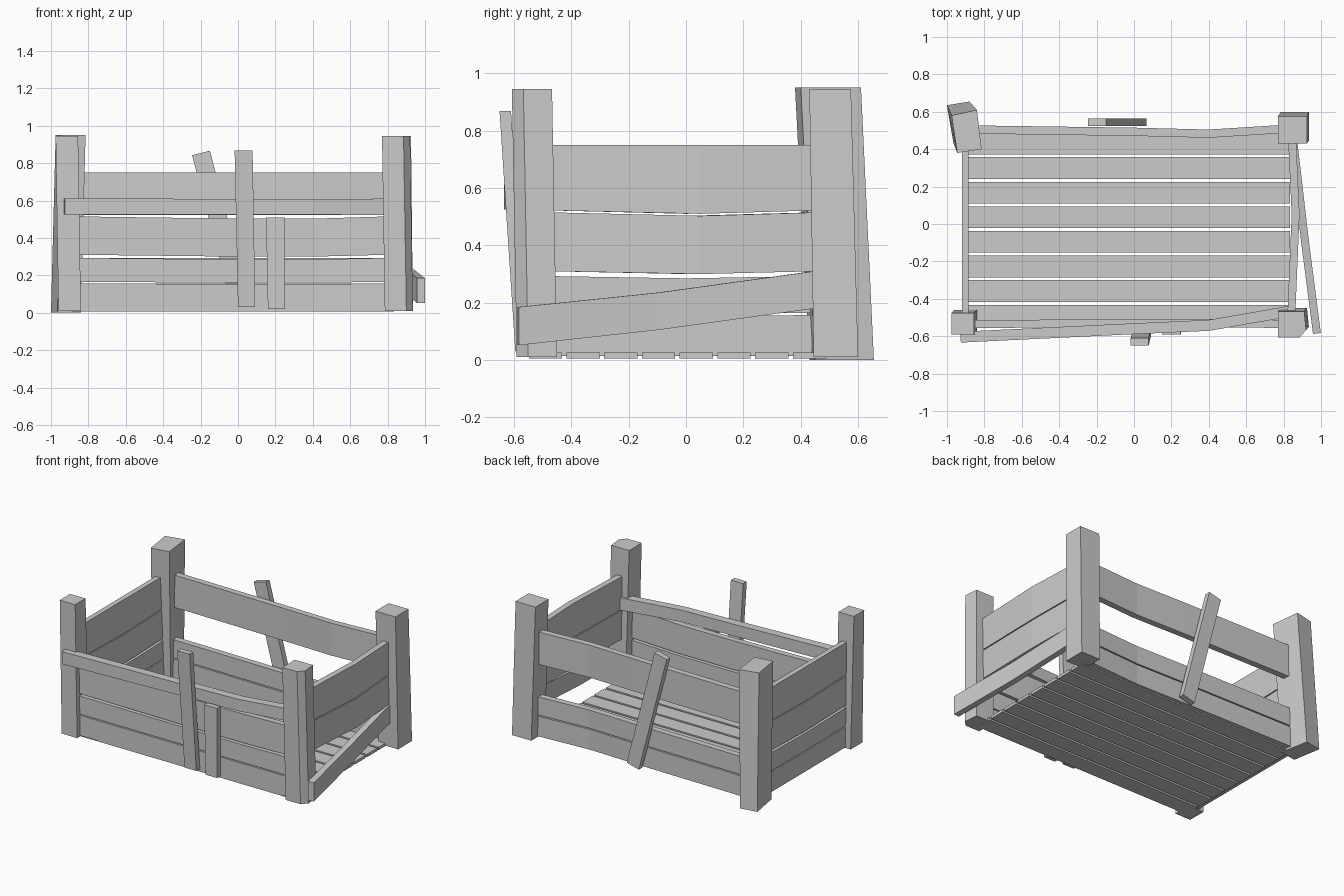
import bpy
from mathutils import Vector

cube = bpy.data.objects.get("Cube")
if cube:
    bpy.data.objects.remove(cube, do_unlink=True)

wood = bpy.data.materials.new("plain grey")
wood.use_nodes = True
grey = (0.6, 0.6, 0.6, 1)
wood.diffuse_color = grey
wood.node_tree.nodes["Principled BSDF"].inputs["Base Color"].default_value = grey


def loft(name, rings):
    """Solid made by joining matching rings of points and capping both ends."""
    n = len(rings[0])
    verts = [p for ring in rings for p in ring]
    faces = [tuple(reversed(range(n))), tuple(range(len(verts) - n, len(verts)))]
    for r in range(len(rings) - 1):
        a, b = r * n, (r + 1) * n
        for i in range(n):
            j = (i + 1) % n
            faces.append((a + i, a + j, b + j, b + i))
    mesh = bpy.data.meshes.new(name)
    mesh.from_pydata(verts, [], faces)
    mesh.materials.append(wood)
    obj = bpy.data.objects.new(name, mesh)
    bpy.context.collection.objects.link(obj)
    return obj


def rect(x0, x1, y0, y1):
    return [(x0, y0), (x1, y0), (x1, y1), (x0, y1)]


def post(name, bottom, top, z0, z1):
    return loft(name, [[(x, y, z0) for x, y in bottom], [(x, y, z1) for x, y in top]])


def plank(name, path, thick):
    """Upright board following (x, y, low, high) stations."""
    along = Vector(path[-1][:2]) - Vector(path[0][:2])
    side = Vector((-along.y, along.x)).normalized() * thick / 2
    rings = []
    for x, y, low, high in path:
        a, b = Vector((x, y)) - side, Vector((x, y)) + side
        rings.append([(*a, low), (*b, low), (*b, high), (*a, high)])
    return loft(name, rings)


# Leaning corner posts
post("front_right_post", rect(-0.96, -0.84, -0.59, -0.46),
     rect(-0.975, -0.855, -0.59, -0.475), 0.01, 0.945)
chamfered = [(0.785, -0.59), (0.9, -0.59), (0.935, -0.55), (0.925, -0.45), (0.785, -0.45)]
post("front_left_post", chamfered, [(x - 0.015, y - 0.017) for x, y in chamfered], 0.01, 0.945)
post("back_left_post", rect(0.785, 0.935, 0.445, 0.6),
     rect(0.77, 0.925, 0.43, 0.575), 0.01, 0.945)
post("back_right_post", [(-0.965, 0.43), (-0.84, 0.45), (-0.88, 0.655), (-1.0, 0.635)],
     [(-0.945, 0.38), (-0.815, 0.4), (-0.84, 0.61), (-0.975, 0.58)], 0.0, 0.95)

# Wall boards: (label, low, high, dip of lower edge, dip of upper edge)
rows = [("bottom", 0.015, 0.157, 0, 0.004), ("lower", 0.165, 0.293, 0.004, 0.008),
        ("middle", 0.31, 0.515, 0.01, 0.012), ("top", 0.522, 0.75, 0.012, 0)]
for label, low, high, d0, d1 in rows:
    ends, mid = (low, high), (low - d0, high - d1)
    if label != "top":
        plank("front_board_" + label, [(-0.86, -0.535, *ends), (0, -0.53, *mid),
                                       (0.4, -0.53, *mid), (0.8, -0.535, *ends)], 0.042)
    if label != "middle":
        plank("back_board_" + label, [(-0.86, 0.505, *ends), (0, 0.493, low, high),
                                      (0.4, 0.483, low, high), (0.8, 0.508, *ends)], 0.044)
    plank("right_board_" + label, [(-0.902, -0.48, *ends), (-0.902, 0, *mid),
                                   (-0.902, 0.44, *ends)], 0.036)
    if label in ("middle", "top"):
        plank("left_board_" + label, [(0.842, -0.47, *ends), (0.864, 0.05, *mid),
                                      (0.845, 0.46, *ends)], 0.042)

# Loose rail at the front and loose board on the left end
plank("loose_front_rail", [(-0.928, -0.605, 0.525, 0.612), (0, -0.56, 0.525, 0.608),
                           (0.4, -0.542, 0.525, 0.608), (0.83, -0.467, 0.522, 0.61)], 0.058)
plank("loose_left_board", [(0.978, -0.585, 0.052, 0.185), (0.915, -0.1, 0.105, 0.235),
                           (0.85, 0.46, 0.182, 0.312)], 0.042)

# Nailed upright battens
post("tall_front_batten", rect(0.0, 0.092, -0.595, -0.555),
     rect(-0.018, 0.078, -0.65, -0.61), 0.03, 0.868)
post("short_front_batten", rect(0.16, 0.25, -0.59, -0.55),
     rect(0.15, 0.248, -0.59, -0.55), 0.02, 0.51)
batten = [(-0.028, 0.01), (0.066, 0.035), (-0.15, 0.866), (-0.245, 0.842)]
loft("tilted_back_batten", [[(x, y, z) for x, z in batten] for y in (0.565, 0.525)])

# Floor slats
for i in range(8):
    y = -0.49 + i * 0.1315
    half = 0.058
    loft("floor_slat_%d" % (i + 1),
         [[(x, y - half, 0.006), (x, y + half, 0.006), (x, y + half, 0.026), (x, y - half, 0.026)]
          for x in (-0.89, 0.835)])

# Consistent outward normals
import bmesh
for obj in bpy.context.collection.objects:
    if obj.type == "MESH" and wood.name in obj.data.materials:
        bm = bmesh.new()
        bm.from_mesh(obj.data)
        bmesh.ops.recalc_face_normals(bm, faces=bm.faces)
        bm.to_mesh(obj.data)
        bm.free()
